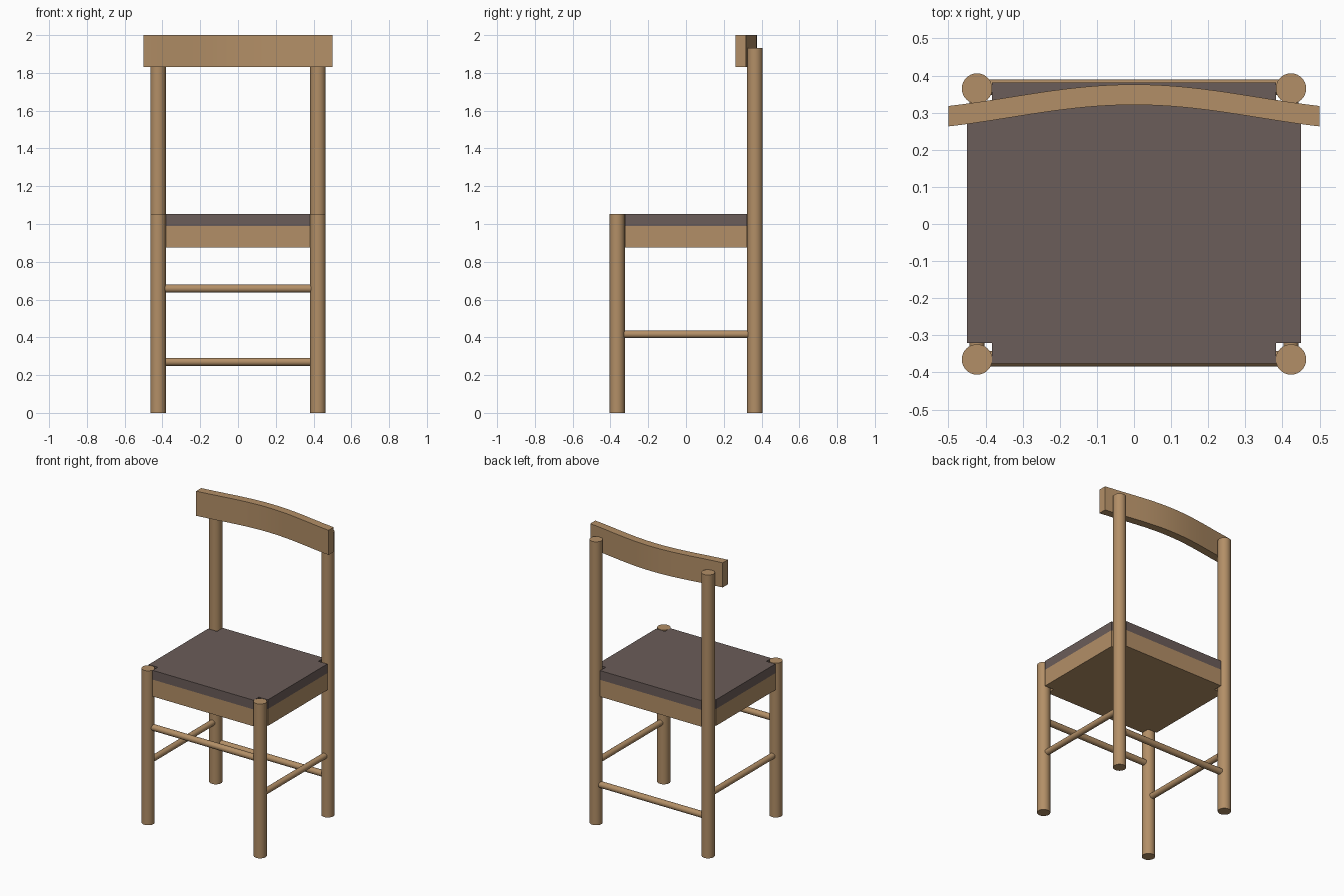
import bpy, bmesh, math
from mathutils import Vector

if "Cube" in bpy.data.objects:
    bpy.data.objects.remove(bpy.data.objects["Cube"])


def material(name, color):
    m = bpy.data.materials.new(name)
    m.diffuse_color = (*color, 1)
    m.use_nodes = True
    m.node_tree.nodes["Principled BSDF"].inputs["Base Color"].default_value = m.diffuse_color
    return m


WOOD = material("light_wood", (0.45, 0.275, 0.135))
FABRIC = material("grey_brown_fabric", (0.147, 0.109, 0.10))
LEG_X, LEG_Y, LEG_R = 0.423, 0.365, 0.041


def rod(name, a, b, r, sides=32):
    a, b = Vector(a), Vector(b)
    bpy.ops.mesh.primitive_cylinder_add(vertices=sides, radius=r, depth=(b - a).length, location=(a + b) / 2)
    ob = bpy.context.object
    ob.rotation_euler = (b - a).to_track_quat('Z', 'Y').to_euler()
    ob.name = name
    ob.data.materials.append(WOOD)
    bpy.ops.object.shade_smooth_by_angle(angle=math.radians(35))
    return ob


def prism(name, outline, z0, z1, mat):
    """Extrude a flat xy outline from z0 to z1."""
    bm = bmesh.new()
    face = bm.faces.new([bm.verts.new((x, y, z0)) for x, y in outline])
    ext = bmesh.ops.extrude_face_region(bm, geom=[face])
    bmesh.ops.translate(bm, vec=(0, 0, z1 - z0), verts=[v for v in ext["geom"] if isinstance(v, bmesh.types.BMVert)])
    bmesh.ops.recalc_face_normals(bm, faces=bm.faces)
    me = bpy.data.meshes.new(name)
    bm.to_mesh(me)
    bm.free()
    ob = bpy.data.objects.new(name, me)
    bpy.context.collection.objects.link(ob)
    me.materials.append(mat)
    bpy.context.view_layer.objects.active = ob
    bpy.ops.object.select_all(action='DESELECT')
    ob.select_set(True)
    bpy.ops.object.shade_smooth_by_angle(angle=math.radians(35))
    return ob


# Legs and side stretchers, left and right
for side, s in (("left", -1), ("right", 1)):
    x = s * LEG_X
    rod(f"front_leg_{side}", (x, -LEG_Y, 0), (x, -LEG_Y, 1.053), LEG_R)
    rod(f"back_leg_{side}", (x, LEG_Y, 0), (x, LEG_Y, 1.933), LEG_R)
    rod(f"side_stretcher_{side}", (x, -0.33, 0.416), (x, 0.33, 0.416), 0.02, 24)

# Front stretcher sits high, back stretcher low
rod("front_stretcher", (-0.39, -0.363, 0.658), (0.39, -0.363, 0.658), 0.021, 24)
rod("back_stretcher", (-0.39, 0.368, 0.27), (0.39, 0.368, 0.27), 0.021, 24)

# Seat block and cushion, notched at the corners around the legs
notched = [(0.45, -0.32), (0.45, 0.32), (0.382, 0.32), (0.382, 0.381),
           (-0.382, 0.381), (-0.382, 0.32), (-0.45, 0.32), (-0.45, -0.32),
           (-0.382, -0.32), (-0.382, -0.376), (0.382, -0.376), (0.382, -0.32)]
prism("seat_frame", notched, 0.875, 0.99, WOOD)
prism("seat_cushion", notched, 0.99, 1.053, FABRIC)

# Curved backrest: arc in the middle, straighter towards the ends
N, SWEEP = 32, 0.75 * math.pi
front = []
for i in range(N + 1):
    t = 2 * i / N - 1
    drop = (1 - math.cos(SWEEP * t)) / (1 - math.cos(SWEEP))
    front.append((0.5 * t, 0.321 - 0.058 * drop))
back = [(x, y + 0.055) for x, y in reversed(front)]
prism("backrest", front + back, 1.832, 2.0, WOOD)
